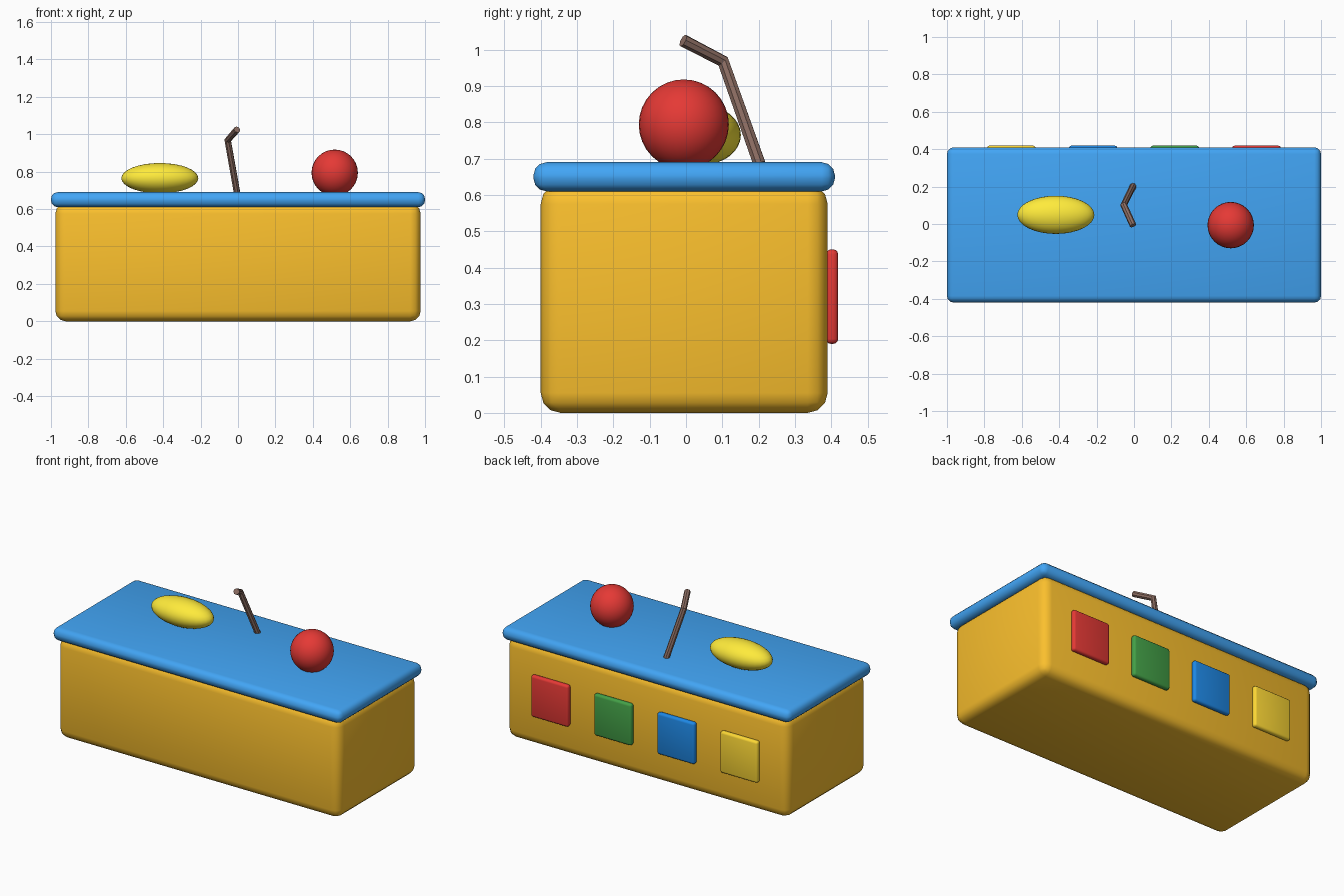
import bpy

if "Cube" in bpy.data.objects:
    bpy.data.objects.remove(bpy.data.objects["Cube"])


def material(name, hex_code):
    def linear(v):
        v /= 255
        return v / 12.92 if v <= 0.04045 else ((v + 0.055) / 1.055) ** 2.4
    mat = bpy.data.materials.new(name)
    rgb = [linear(int(hex_code[i:i + 2], 16)) for i in (0, 2, 4)]
    mat.diffuse_color = (*rgb, 1)
    mat.use_nodes = True
    mat.node_tree.nodes["Principled BSDF"].inputs["Base Color"].default_value = mat.diffuse_color
    return mat


def rounded_box(name, center, size, bevel, mat, segments=3):
    bpy.ops.mesh.primitive_cube_add(size=1, location=center)
    ob = bpy.context.object
    ob.name = name
    ob.scale = size
    bpy.ops.object.transform_apply(location=False, rotation=False, scale=True)
    mod = ob.modifiers.new("rounding", 'BEVEL')
    mod.width = bevel
    mod.segments = segments
    bpy.ops.object.modifier_apply(modifier=mod.name)
    bpy.ops.object.shade_smooth_by_angle()
    ob.data.materials.append(mat)
    return ob


def ellipsoid(name, center, radii, mat):
    bpy.ops.mesh.primitive_uv_sphere_add(segments=32, ring_count=16, radius=1, location=center)
    ob = bpy.context.object
    ob.name = name
    ob.scale = radii
    bpy.ops.object.transform_apply(location=False, rotation=False, scale=True)
    bpy.ops.object.shade_smooth()
    ob.data.materials.append(mat)
    return ob


red = material("red", "E53935")
green = material("green", "43A047")
blue = material("blue", "1E88E5")
yellow = material("yellow", "FDD835")

# Chest body and overhanging lid
rounded_box("chest_body", (0, -0.005, 0.315), (1.953, 0.79, 0.63), 0.055,
            material("amber", "FBC02D"))
rounded_box("lid", (0, -0.005, 0.65), (2.0, 0.83, 0.08), 0.036,
            material("light_blue", "42A5F5"))

# Coloured panels along the back
for i, mat in enumerate((yellow, blue, green, red)):
    rounded_box("panel_" + mat.name, (-0.656 + i * 0.437, 0.402, 0.32),
                (0.26, 0.034, 0.26), 0.014, mat)

# Toys resting on the lid
ellipsoid("ball", (0.517, -0.006, 0.794), (0.124, 0.124, 0.124), red)
ellipsoid("oval_ball", (-0.418, 0.049, 0.765), (0.206, 0.102, 0.081),
          material("bright_yellow", "FFEB3B"))

# Bent stick swept along a short path
curve = bpy.data.curves.new("bent_stick", 'CURVE')
curve.dimensions = '3D'
curve.bevel_depth = 0.018
curve.bevel_resolution = 2
curve.use_fill_caps = True
path = [(-0.005, 0.202, 0.686), (-0.055, 0.102, 0.968), (-0.005, -0.008, 1.025)]
spline = curve.splines.new('POLY')
spline.points.add(len(path) - 1)
for point, co in zip(spline.points, path):
    point.co = (*co, 1)
stick = bpy.data.objects.new("bent_stick", curve)
bpy.context.collection.objects.link(stick)
bpy.ops.object.select_all(action='DESELECT')
bpy.context.view_layer.objects.active = stick
stick.select_set(True)
bpy.ops.object.convert(target='MESH')
bpy.ops.object.shade_smooth_by_angle()
bpy.context.object.data.materials.append(material("brown", "8D6E63"))
